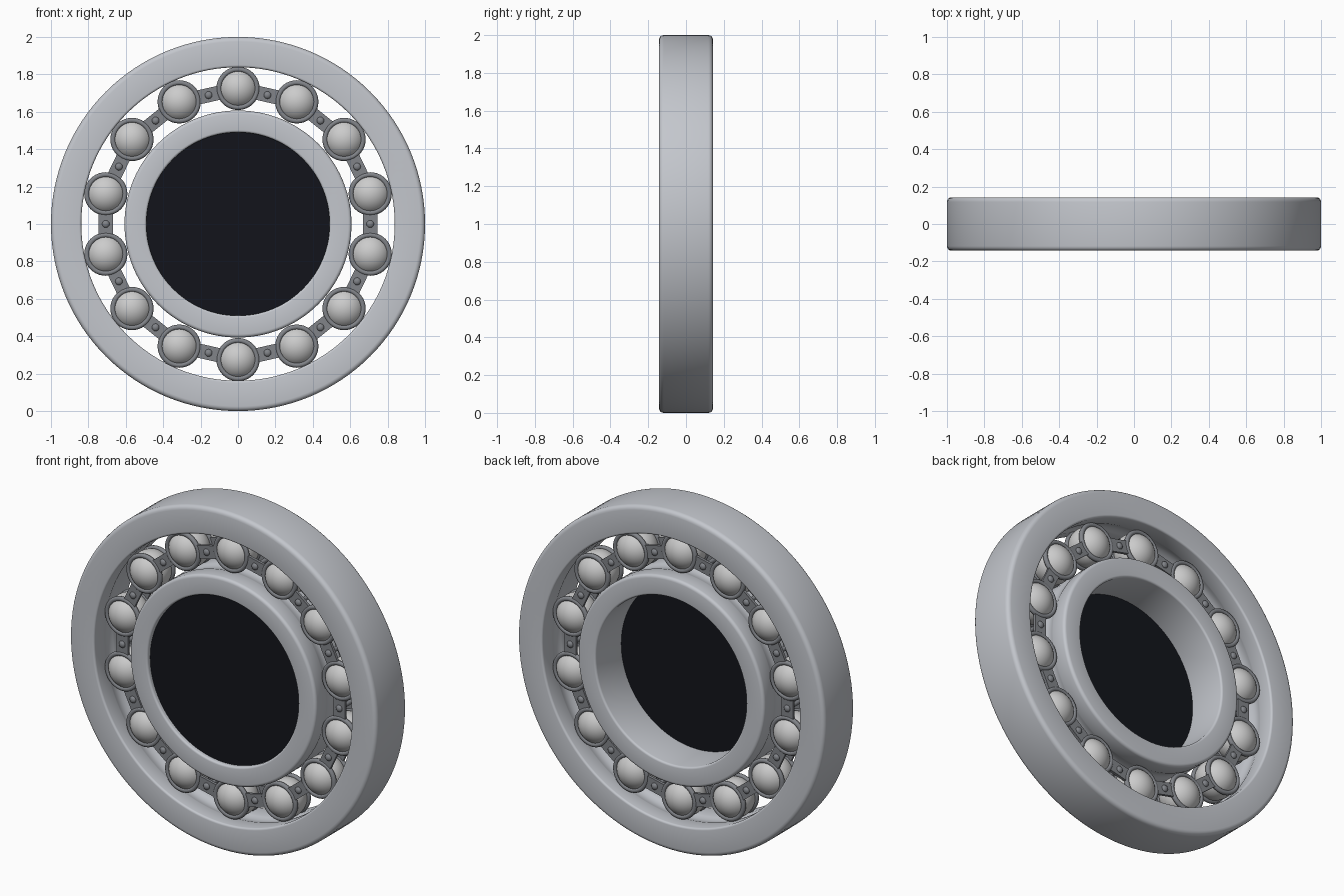
import bpy, bmesh, math
from mathutils import Matrix, Vector

if "Cube" in bpy.data.objects:
    bpy.data.objects.remove(bpy.data.objects["Cube"])

N = 14            # balls
PITCH = 0.725     # ball circle radius
HALF = 0.143      # half width of the rings
CAGE_Y = 0.06     # offset of each cage half


def material(name, rgb):
    m = bpy.data.materials.new(name)
    m.diffuse_color = (*rgb, 1)
    m.use_nodes = True
    m.node_tree.nodes["Principled BSDF"].inputs["Base Color"].default_value = m.diffuse_color
    return m


ring_mat = material("ring_steel", (0.55, 0.57, 0.61))
ball_mat = material("ball_steel", (0.80, 0.80, 0.80))
cage_mat = material("cage_steel", (0.22, 0.23, 0.25))
dark_mat = material("dark_cover", (0.006, 0.007, 0.011))


def finish(name, bm, mat, angle=35):
    bmesh.ops.recalc_face_normals(bm, faces=bm.faces)
    me = bpy.data.meshes.new(name)
    bm.to_mesh(me)
    bm.free()
    me.materials.append(mat)
    ob = bpy.data.objects.new(name, me)
    bpy.context.collection.objects.link(ob)
    bpy.ops.object.select_all(action='DESELECT')
    ob.select_set(True)
    bpy.context.view_layer.objects.active = ob
    bpy.ops.object.shade_smooth_by_angle(angle=math.radians(angle))
    return ob


def lathe(bm, profile, steps, centre):
    """Revolve a closed (radius, y) profile about the y axis through centre."""
    c = Vector(centre)
    rows = []
    for i in range(steps):
        a = 2 * math.pi * i / steps
        rows.append([bm.verts.new(c + Vector((r * math.sin(a), y, r * math.cos(a))))
                     for r, y in profile])
    n = len(profile)
    for i in range(steps):
        p, q = rows[i], rows[(i + 1) % steps]
        for j in range(n):
            k = (j + 1) % n
            bm.faces.new((p[j], p[k], q[k], q[j]))


def race_profile(r_in, r_out, bev_in, bev_out, groove_inside):
    """Rounded rectangle with a shallow ball groove on one side."""
    def corner(r, y, sr, sy, b, start):
        cr, cy = r - sr * b, y - sy * b
        return [(cr + b * math.cos(start + t * math.pi / 8),
                 cy + b * math.sin(start + t * math.pi / 8)) for t in range(5)]
    groove = [(0.011 * math.cos(t * math.pi / 8), 0.05 * t / 4) for t in range(-4, 5)]
    h = math.pi / 2
    pts = corner(r_out, -HALF, 1, -1, bev_out, -h)
    if not groove_inside:
        pts += [(r_out - d, y) for d, y in groove]
    pts += corner(r_out, HALF, 1, 1, bev_out, 0)
    pts += corner(r_in, HALF, -1, 1, bev_in, h)
    if groove_inside:
        pts += [(r_in + d, -y) for d, y in groove]
    pts += corner(r_in, -HALF, -1, -1, bev_in, 2 * h)
    return pts


# Outer and inner races
bm = bmesh.new()
lathe(bm, race_profile(0.838, 1.0, 0.012, 0.025, True), 128, (0, 0, 1))
finish("outer_race", bm, ring_mat)
bm = bmesh.new()
lathe(bm, race_profile(0.49, 0.607, 0.012, 0.018, False), 112, (0, 0, 1))
finish("inner_race", bm, ring_mat)

# Dark disc closing the bore near the front
bm = bmesh.new()
bmesh.ops.create_cone(bm, cap_ends=True, segments=112, radius1=0.491, radius2=0.491, depth=0.02,
                      matrix=Matrix.Translation((0, -0.107, 1)) @ Matrix.Rotation(math.pi / 2, 4, 'X'))
finish("bore_cover", bm, dark_mat)

# Balls
bm = bmesh.new()
bmesh.ops.create_uvsphere(bm, u_segments=40, v_segments=20, radius=0.113)
ball = finish("ball", bm, ball_mat)
for i in range(N):
    a = 2 * math.pi * i / N
    ob = ball if i == 0 else ball.copy()
    if i:
        bpy.context.collection.objects.link(ob)
    ob.location = (PITCH * math.sin(a), 0, 1 + PITCH * math.cos(a))

# Two cage halves: a round collar on every ball, straight links between them
circle = [(0.102 + 0.0135 * math.cos(t * math.pi / 6), 0.0135 * math.sin(t * math.pi / 6))
          for t in range(12)]
for name, y in (("front_cage", -CAGE_Y), ("back_cage", CAGE_Y)):
    bm = bmesh.new()
    for i in range(N):
        a = 2 * math.pi * i / N
        lathe(bm, circle, 40, (PITCH * math.sin(a), y, 1 + PITCH * math.cos(a)))
        b = a + math.pi / N
        mid = PITCH * math.cos(math.pi / N)
        m = (Matrix.Translation((0, y, 1)) @ Matrix.Rotation(b, 4, 'Y')
             @ Matrix.Translation((0, 0, mid)) @ Matrix.Diagonal((0.14, 0.016, 0.076, 1)))
        bmesh.ops.create_cube(bm, size=1, matrix=m)
    finish(name, bm, cage_mat)

# Rivets pinning the two cage halves together, with domed heads
bm = bmesh.new()
for i in range(N):
    b = 2 * math.pi * (i + 0.5) / N
    mid = PITCH * math.cos(math.pi / N)
    place = Matrix.Translation((mid * math.sin(b), 0, 1 + mid * math.cos(b)))
    bmesh.ops.create_cone(bm, cap_ends=True, segments=16, radius1=0.013, radius2=0.013, depth=0.12,
                          matrix=place @ Matrix.Rotation(math.pi / 2, 4, 'X'))
    for s in (-1, 1):
        head = Matrix.Translation((0, s * 0.067, 0)) @ Matrix.Diagonal((1, 0.7, 1, 1))
        bmesh.ops.create_uvsphere(bm, u_segments=16, v_segments=10, radius=0.02, matrix=place @ head)
finish("cage_rivets", bm, cage_mat)
